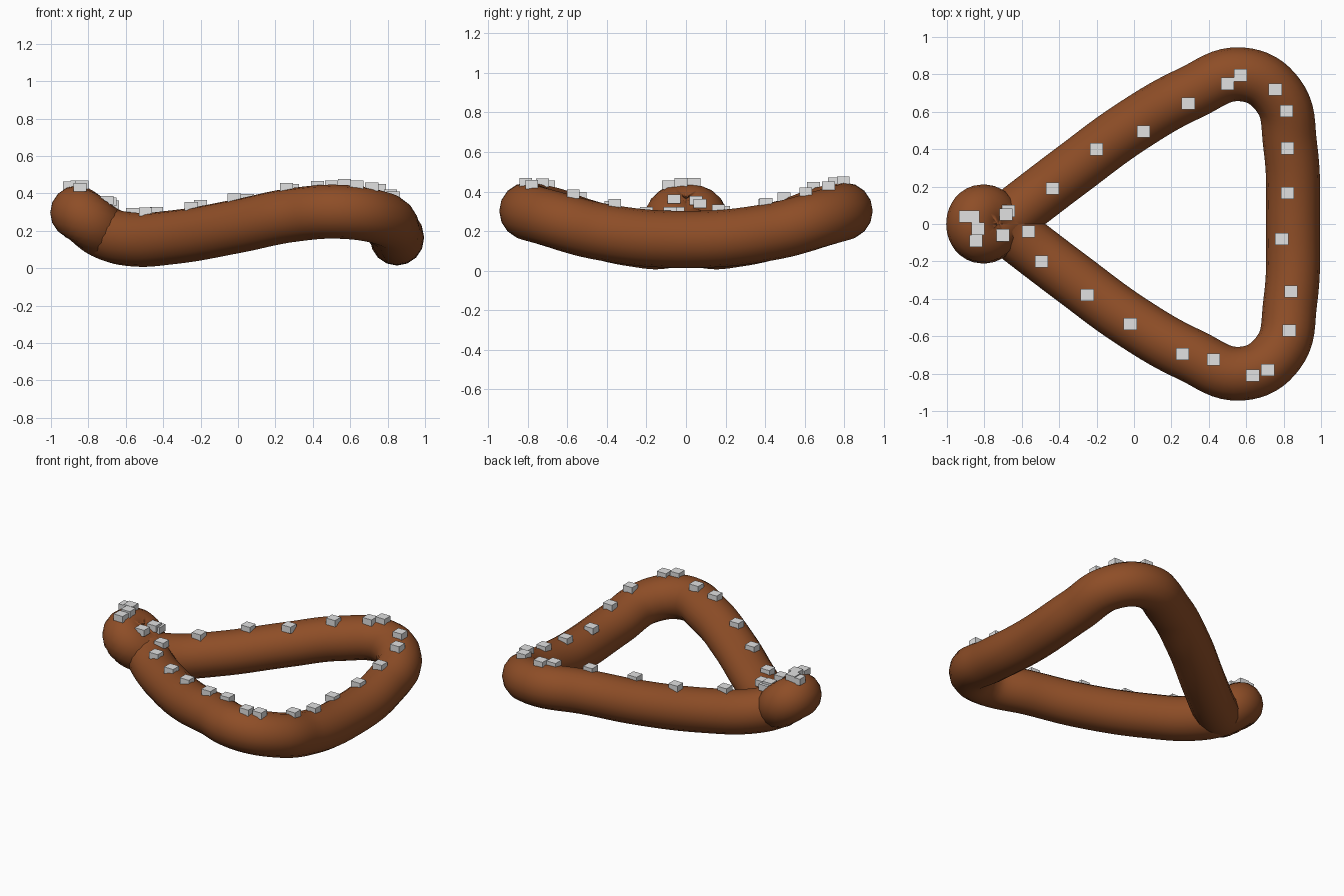
import bpy
import bmesh
from mathutils import Vector
from mathutils.bvhtree import BVHTree

if "Cube" in bpy.data.objects:
    bpy.data.objects.remove(bpy.data.objects["Cube"])


def material(name, rgb):
    m = bpy.data.materials.new(name)
    m.diffuse_color = (*rgb, 1)
    m.use_nodes = True
    m.node_tree.nodes["Principled BSDF"].inputs["Base Color"].default_value = m.diffuse_color
    return m


crust = material("baked brown", (0.27, 0.075, 0.02))
salt = material("salt white", (0.75, 0.75, 0.75))

# Dough centreline: half of the loop, mirrored across y = 0
half = [(0.3, 0.70, 0.285), (0.0, 0.53, 0.225), (-0.35, 0.275, 0.165),
        (-0.58, 0.10, 0.155), (-0.71, 0.0, 0.19), (-0.82, -0.066, 0.27)]
corner = [(0.835, 0.42, 0.195), (0.77, 0.69, 0.265), (0.575, 0.80, 0.30)]
side = corner + half
path = [(0.85, 0, 0.158)] + side + [(-0.86, 0, 0.297)]
path += [(x, -y, z) for x, y, z in reversed(side)]

curve = bpy.data.curves.new("dough_path", 'CURVE')
curve.dimensions = '3D'
curve.resolution_u = 8
curve.bevel_depth = 0.144
curve.bevel_resolution = 6
curve.twist_mode = 'Z_UP'
spline = curve.splines.new('BEZIER')
spline.bezier_points.add(len(path) - 1)
for point, co in zip(spline.bezier_points, path):
    point.co = co
    point.handle_left_type = point.handle_right_type = 'AUTO'
spline.use_cyclic_u = True
dough = bpy.data.objects.new("dough_loop", curve)
bpy.context.collection.objects.link(dough)
bpy.context.view_layer.objects.active = dough
dough.select_set(True)
bpy.ops.object.convert(target='MESH')
dough = bpy.context.object
dough.name = "dough_loop"
dough.data.materials.clear()
dough.data.materials.append(crust)
bpy.ops.object.shade_smooth()

# Salt grains: small blocks dropped onto the dough from above
grains = [(-0.90, 0.04), (-0.86, 0.04), (-0.835, -0.025), (-0.845, -0.09),
          (-0.67, 0.07), (-0.685, 0.05), (-0.70, -0.06), (-0.565, -0.04),
          (-0.495, -0.20), (-0.25, -0.38), (-0.02, -0.535), (0.26, -0.695),
          (0.425, -0.725), (0.635, -0.81), (0.715, -0.78), (0.83, -0.57),
          (0.84, -0.36), (0.79, -0.08), (0.82, 0.165), (0.82, 0.405),
          (0.815, 0.605), (0.755, 0.72), (0.57, 0.795), (0.50, 0.75),
          (0.29, 0.645), (0.05, 0.495), (-0.20, 0.40), (-0.435, 0.19)]
bm = bmesh.new()
bm.from_mesh(dough.data)
surface = BVHTree.FromBMesh(bm)
bm.free()

bm = bmesh.new()
for x, y in grains:
    hit = surface.ray_cast(Vector((x, y, 2)), Vector((0, 0, -1)))[0]
    if hit is None:
        continue
    block = bmesh.ops.create_cube(bm, size=1)["verts"]
    bmesh.ops.scale(bm, verts=block, vec=(0.07, 0.065, 0.045))
    bmesh.ops.translate(bm, verts=block, vec=(x, y, hit.z + 0.01))
mesh = bpy.data.meshes.new("salt_grains")
bm.to_mesh(mesh)
bm.free()
mesh.materials.append(salt)
bpy.context.collection.objects.link(bpy.data.objects.new("salt_grains", mesh))
